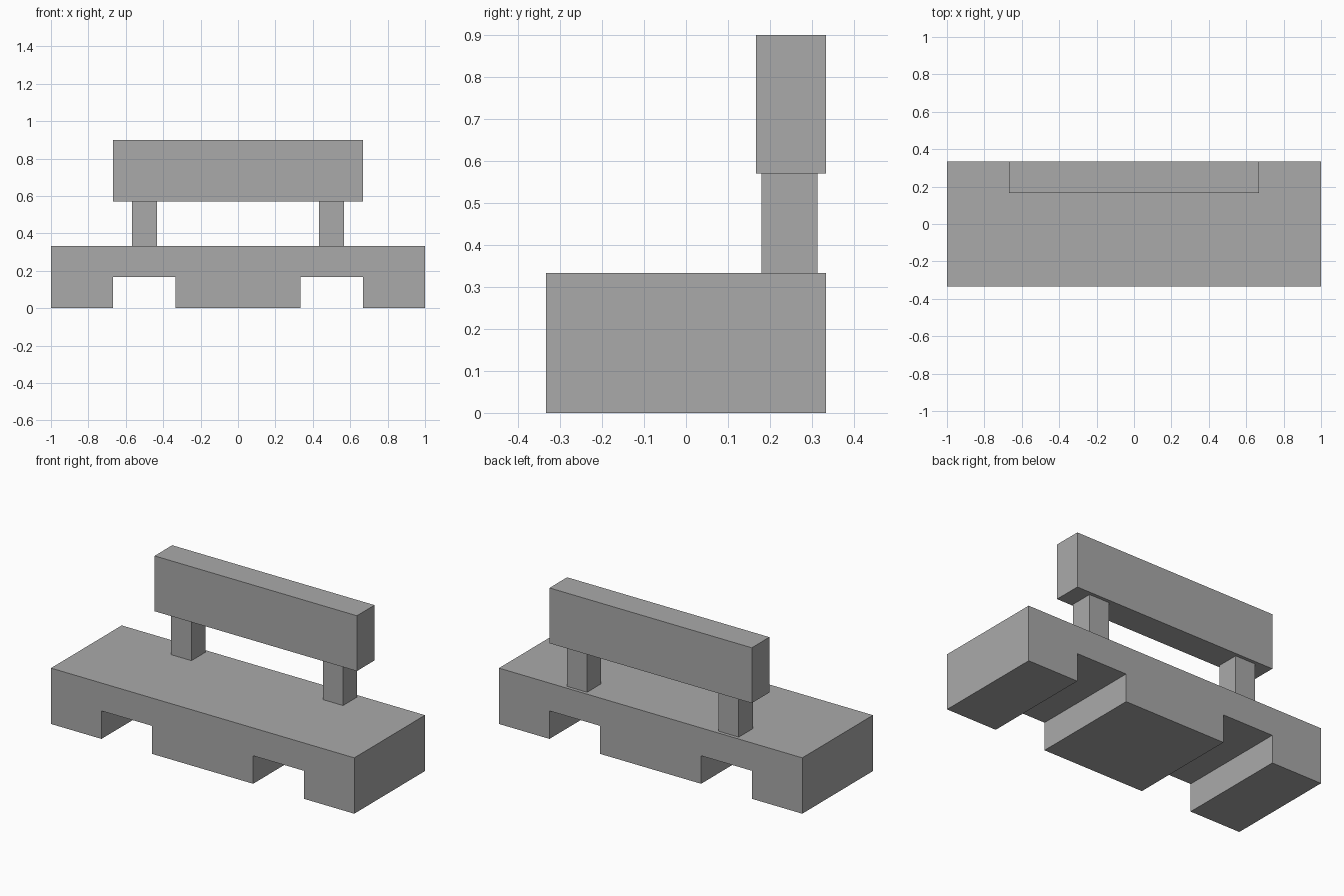
import bpy
import bmesh

cube = bpy.data.objects.get("Cube")
if cube:
    bpy.data.objects.remove(cube, do_unlink=True)

grey = bpy.data.materials.new("plain_grey")
grey.use_nodes = True
colour = (0.4, 0.4, 0.4, 1)
grey.diffuse_color = colour
grey.node_tree.nodes["Principled BSDF"].inputs["Base Color"].default_value = colour


def extrude_profile(name, points, y0, y1):
    """Extrude an x-z outline from y0 back to y1."""
    bm = bmesh.new()
    face = bm.faces.new([bm.verts.new((x, y0, z)) for x, z in points])
    result = bmesh.ops.extrude_face_region(bm, geom=[face])
    moved = [v for v in result["geom"] if isinstance(v, bmesh.types.BMVert)]
    bmesh.ops.translate(bm, verts=moved, vec=(0, y1 - y0, 0))
    bmesh.ops.recalc_face_normals(bm, faces=bm.faces)
    mesh = bpy.data.meshes.new(name)
    bm.to_mesh(mesh)
    bm.free()
    mesh.materials.append(grey)
    obj = bpy.data.objects.new(name, mesh)
    bpy.context.collection.objects.link(obj)
    return obj


def box(name, x0, x1, y0, y1, z0, z1):
    return extrude_profile(name, [(x0, z0), (x1, z0), (x1, z1), (x0, z1)], y0, y1)


# Seat slab with two channels cut through underneath, leaving three feet
half = [(1, 0.333), (1, 0), (0.667, 0), (0.667, 0.167), (0.333, 0.167), (0.333, 0)]
outline = half + [(-x, z) for x, z in reversed(half)]
extrude_profile("seat_base", outline, -0.333, 0.333)

# Two square posts carrying the backrest
for side, x in (("left", 0.5), ("right", -0.5)):
    box(side + "_post", x - 0.067, x + 0.067, 0.18, 0.313, 0.333, 0.57)

# Backrest board
box("backrest", -0.667, 0.667, 0.167, 0.333, 0.57, 0.9)
